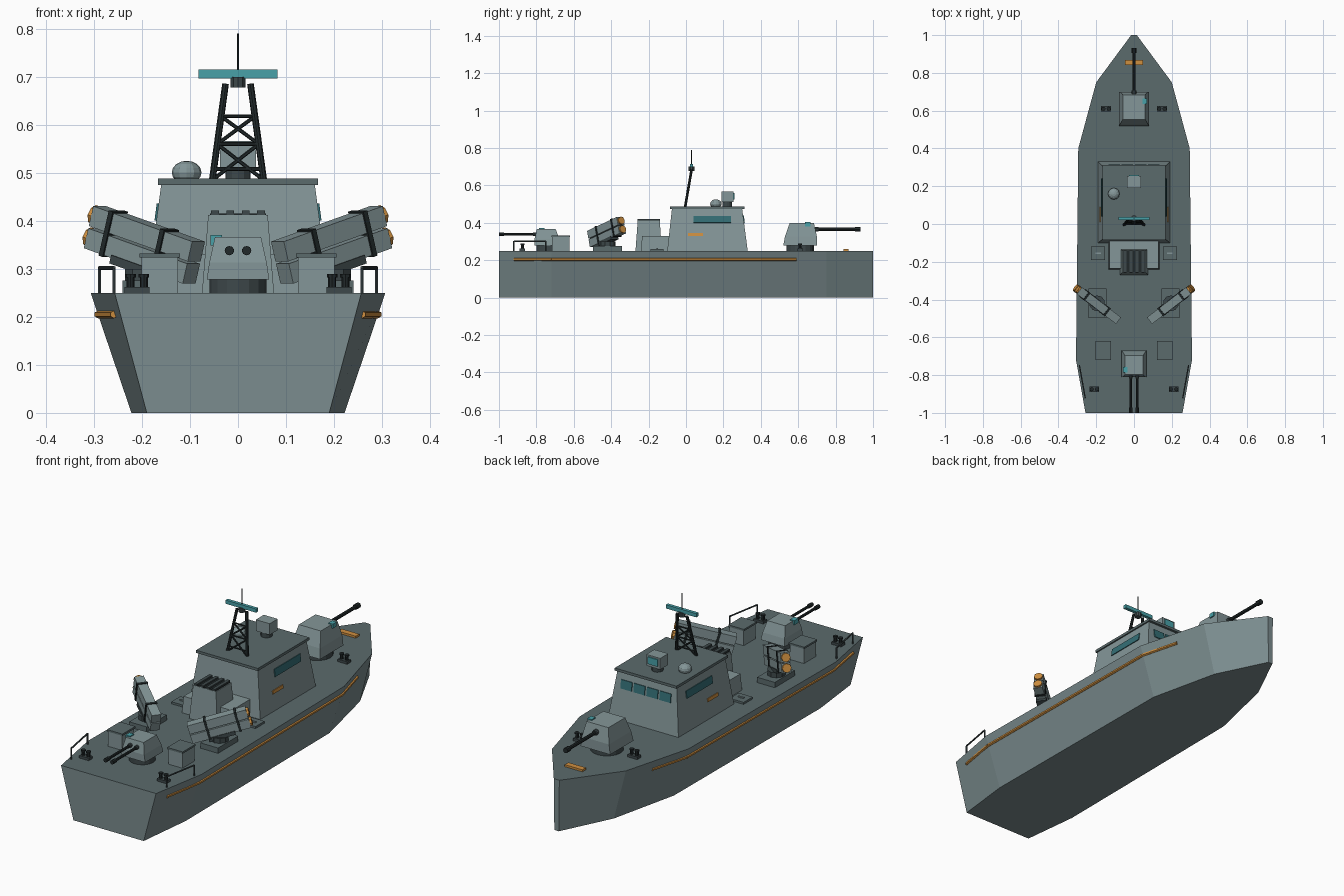
import bpy, bmesh, math
from mathutils import Vector, Matrix

if "Cube" in bpy.data.objects:
    bpy.data.objects.remove(bpy.data.objects["Cube"])


def material(name, r, g, b):
    m = bpy.data.materials.new(name)
    m.diffuse_color = [(c / 255) ** 2.2 for c in (r, g, b)] + [1]
    m.use_nodes = True
    m.node_tree.nodes["Principled BSDF"].inputs["Base Color"].default_value = m.diffuse_color
    return m


HULL = material("hull grey", 122, 139, 141)
LIGHT = material("light grey", 131, 149, 151)
DECK = material("deck grey", 91, 106, 108)
STEEL = material("dark steel", 64, 74, 76)
BLACK = material("gun black", 38, 45, 46)
ORANGE = material("orange", 206, 142, 66)
TEAL = material("teal", 74, 160, 167)
GLASS = material("window teal", 55, 110, 117)


def finish(name, bm, mats, matrix=None):
    bmesh.ops.recalc_face_normals(bm, faces=bm.faces[:])
    me = bpy.data.meshes.new(name)
    bm.to_mesh(me)
    bm.free()
    for m in mats:
        me.materials.append(m)
    ob = bpy.data.objects.new(name, me)
    bpy.context.collection.objects.link(ob)
    if matrix:
        ob.matrix_world = matrix
    return ob


def loft(name, rings, mats, matrix=None, top=0):
    """Skin stacked rings of points; the last cap gets material slot top."""
    bm = bmesh.new()
    rows = [[bm.verts.new(p) for p in r] for r in rings]
    for a, b in zip(rows, rows[1:]):
        for i in range(len(a)):
            j = (i + 1) % len(a)
            bm.faces.new((a[i], a[j], b[j], b[i]))
    bm.faces.new(rows[0])
    bm.faces.new(rows[-1]).material_index = top
    return finish(name, bm, mats, matrix)


def rect(x, y0, y1, z):
    return [(-x, y0, z), (x, y0, z), (x, y1, z), (-x, y1, z)]


def taper(name, base, crown, mat, at=(0, 0, 0), mats=None):
    """Tapered block; base and crown are (half width, y0, y1, z)."""
    return loft(name, [rect(*base), rect(*crown)], mats or [mat],
                Matrix.Translation(at), 1 if mats else 0)


def box(name, at, size, mat, rot=None):
    x, y, z = (s / 2 for s in size)
    m = Matrix.Translation(at) @ (rot or Matrix())
    return loft(name, [rect(x, -y, y, -z), rect(x, -y, y, z)], [mat], m)


def rod(name, a, b, r, mat, n=8, r2=None):
    a, b = Vector(a), Vector(b)
    bm = bmesh.new()
    bmesh.ops.create_cone(bm, cap_ends=True, segments=n, radius1=r,
                          radius2=r if r2 is None else r2, depth=(b - a).length)
    q = (b - a).to_track_quat('Z', 'Y').to_matrix().to_4x4()
    return finish(name, bm, [mat], Matrix.Translation((a + b) / 2) @ q)


# Hull: half outline as (y, bottom half width, deck half width)
H = 0.25
SECT = [(-1, .19, .257), (-.72, .222, .307), (.4, .215, .295), (.75, .135, .2), (1, .012, .015)]


def outline(k, z):
    right = [(s[k], s[0], z) for s in SECT]
    return right + [(-x, y, z) for x, y, z in reversed(right)]


loft("hull", [outline(1, 0), outline(2, H)], [HULL, DECK], top=1)


def hull_x(y, z):
    for a, b in zip(SECT, SECT[1:]):
        if a[0] <= y <= b[0]:
            t = (y - a[0]) / (b[0] - a[0])
            lo, hi = a[1] + t * (b[1] - a[1]), a[2] + t * (b[2] - a[2])
            return lo + (hi - lo) * z / H


# Rub strakes and stern rails follow the hull side
for s, side in ((-1, "left"), (1, "right")):
    stops = (-.92, -.72, .4, .59)
    for a, b in zip(stops, stops[1:]):
        rod(side + "_rub_strake", (s * hull_x(a, .205), a, .205),
            (s * hull_x(b, .205), b, .205), .008, ORANGE, 6)
    p = [(s * (hull_x(y, H) - .013), y, z)
         for y, z in ((-.92, H), (-.92, .302), (-.75, .302), (-.75, H))]
    for a, b in zip(p, p[1:]):
        rod(side + "_stern_rail", a, b, .004, STEEL, 6)

# Bow marker
box("bow_marker", (0, .855, .255), (.095, .028, .01), ORANGE)

# Bridge house and roof
taper("bridge", (.19, -.10, .33, H), (.16, -.075, .30, .476), LIGHT)
taper("bridge_roof", (.167, -.085, .312, .475), (.167, -.085, .312, .488), DECK)
tilt = math.atan2(.03, .226)
for s in (-1, 1):
    r = Matrix.Rotation(-s * tilt, 4, 'Y')
    at = lambda z: s * (.19 - .03 * (z - H) / .226)
    box("side_window", (at(.418), .14, .418), (.008, .20, .036), GLASS, r)
    box("side_marker", (at(.337), .05, .337), (.008, .08, .016), ORANGE, r)
for i in range(4):
    box("front_window", (-.105 + .07 * i, .308, .418), (.06, .008, .042), GLASS,
        Matrix.Rotation(tilt, 4, 'X'))

# Roof fittings: radar dome and fire director
rod("dome_pedestal", (-.107, .16, .485), (-.107, .16, .50), .021, LIGHT, 12)
bm = bmesh.new()
bmesh.ops.create_uvsphere(bm, u_segments=12, v_segments=8, radius=.031)
finish("radar_dome", bm, [LIGHT], Matrix.Translation((-.107, .16, .501)) @ Matrix.Diagonal((1, 1, .78, 1)))
rod("director_pedestal", (0, .22, .485), (0, .22, .512), .026, STEEL, 12)
box("director", (0, .222, .539), (.075, .062, .055), LIGHT)
box("director_face", (0, .255, .542), (.052, .008, .034), TEAL)


# Lattice mast, leaning forward
def mast(s, z):
    t = (z - .482) / .203
    return (s * (.054 - .028 * t), -.005 + .035 * t, z)


for s in (-1, 1):
    rod("mast_leg", mast(s, .482), mast(s, .685), .007, BLACK)
    for a, b in ((.485, .56), (.56, .618)):
        rod("mast_brace", mast(s, a), mast(-s, b), .004, BLACK, 6)
for z in (.508, .56, .618):
    rod("mast_rung", mast(-1, z), mast(1, z), .004, BLACK, 6)
rod("radar_pedestal", (0, .03, .678), (0, .03, .70), .016, STEEL, 10)
box("radar_bar", (0, .03, .706), (.165, .016, .018), TEAL)
rod("aerial", (0, .03, .71), (0, .03, .79), .0025, BLACK, 6)

# Funnel with grille, and the lower house around it
taper("funnel_house", (.135, -.24, -.09, H), (.13, -.235, -.09, .33), LIGHT)
taper("funnel", (.075, -.27, -.13, H), (.062, -.258, -.14, .412), LIGHT)
taper("funnel_top", (.058, -.255, -.143, .41), (.058, -.255, -.143, .415), BLACK)
for i in range(4):
    box("funnel_grille", (-.048 + .032 * i, -.199, .417), (.016, .118, .009), STEEL)
for s in (-1, 1):
    box("deck_hatch", (s * .19, -.155, .255), (.075, .07, .01), DECK)
    box("hatch_handle", (s * .19, -.155, .262), (.03, .008, .006), LIGHT)


# Gun turrets; d is the firing direction along y
def turret(name, y, d, w, l, z_top, guns, barrel_z, muzzle, r):
    rod(name + "_ring", (0, y, H), (0, y, .28), w * .92, STEEL, 16)
    rot = Matrix.Rotation(0 if d > 0 else math.pi, 4, 'Z')
    mid = .278 + (z_top - .278) * .4
    loft(name + "_turret", [rect(w, -l, l, .278), rect(w * .92, -l * .9, l, mid),
                            rect(w * .74, -l * .62, l * .82, z_top)],
         [LIGHT], Matrix.Translation((0, y, 0)) @ rot)
    for x in guns:
        root = y + d * l * .85
        rod(name + "_port", (x, root, barrel_z), (x, y + d * (l + .008), barrel_z), r * 1.5, STEEL, 10)
        rod(name + "_barrel", (x, root, barrel_z), (x, muzzle, barrel_z), r, BLACK)
        rod(name + "_muzzle", (x, muzzle - d * .028, barrel_z), (x, muzzle, barrel_z), r * 1.5, BLACK)
    box(name + "_sight", (d * w * .7, y + d * l * .45, z_top - .006), (.024, .03, .022), TEAL)


turret("bow_gun", .61, 1, .08, .09, .398, (0,), .365, .932, .0085)
turret("stern_gun", -.74, -1, .065, .07, .366, (-.018, .018), .338, -1, .0065)

# Paired deck gear: bollards, lockers, missile launchers
for s, side in ((-1, "left"), (1, "right")):
    for x, y in ((.148, .61), (.21, -.875)):
        box(side + "_bollard_plate", (s * x, y, .256), (.052, .03, .013), STEEL)
        for dx in (-.014, .014):
            rod(side + "_bollard", (s * x + dx, y, H), (s * x + dx, y, .288), .008, BLACK)
            rod(side + "_bollard_cap", (s * x + dx, y, .282), (s * x + dx, y, .289), .011, BLACK)
    box(side + "_locker", (s * .163, -.67, .288), (.076, .092, .077), LIGHT)
    box(side + "_locker_lid", (s * .163, -.67, .328), (.084, .10, .009), DECK)

    # Launcher: two stacked square tubes on a turntable
    box(side + "_launcher_base", (s * .193, -.42, .263), (.095, .155, .026), DECK)
    rod(side + "_launcher_ring", (s * .195, -.42, .27), (s * .195, -.42, .30), .042, STEEL, 10)
    ahead = Vector((s * .215, .165, .077)).normalized()
    across = ahead.cross(Vector((0, 0, 1))).normalized()
    up = across.cross(ahead)
    frame = Matrix((across, ahead, up)).transposed().to_4x4()
    c = Vector((s * .195, -.425, .350))
    box(side + "_launcher_cradle", c - up * .048, (.05, .12, .018), STEEL, frame)
    for k in (-1, 1):
        tube = c + up * k * .024
        box(side + "_missile_tube", tube, (.044, .27, .043), LIGHT, frame)
        tip = tube + ahead * .132
        rod(side + "_tube_cap", tip, tip + ahead * .013, .021, ORANGE, 8)
    for k in (-.055, .085):
        box(side + "_tube_strap", c + ahead * k, (.052, .011, .098), BLACK, frame)
